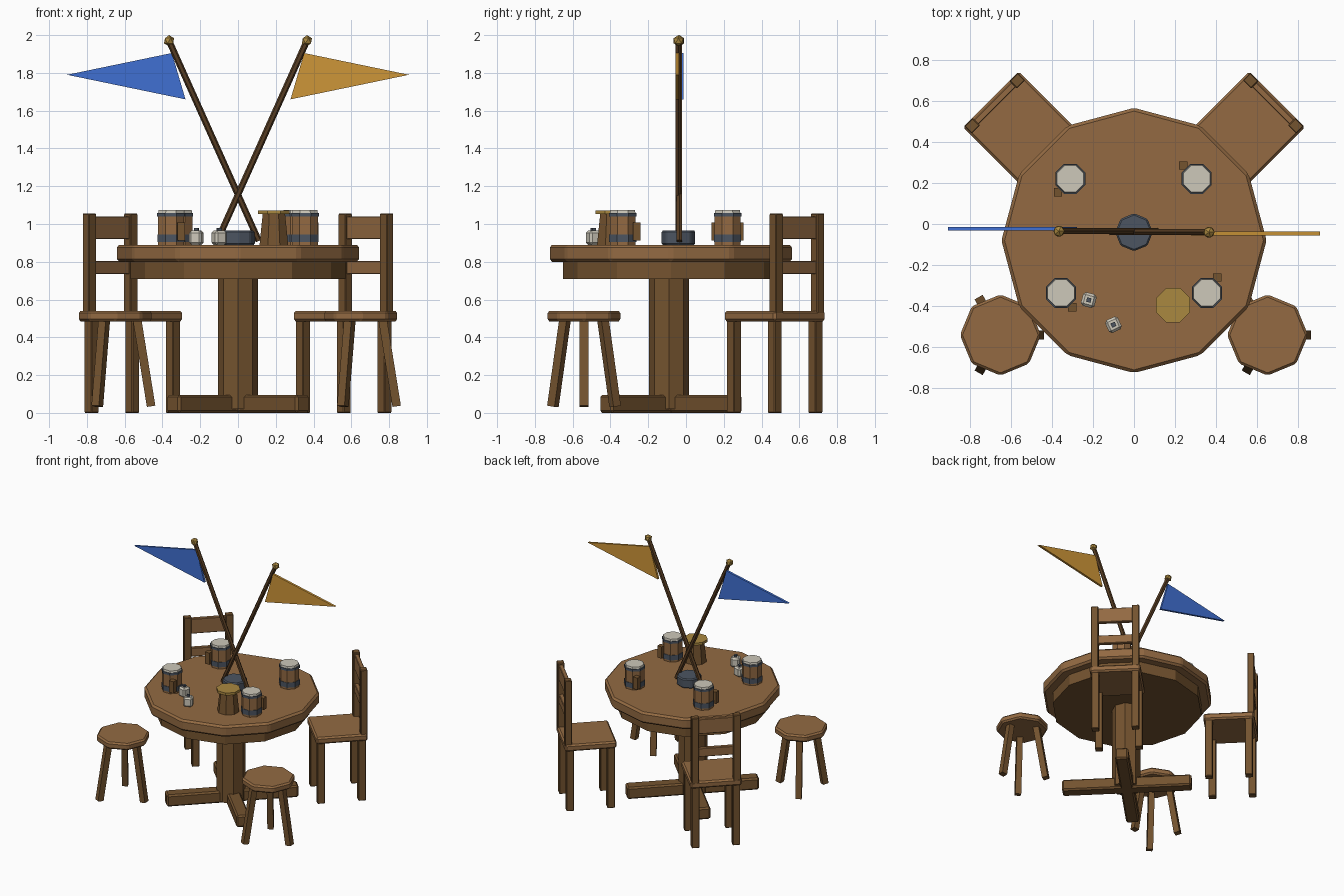
import bpy
import bmesh
from math import radians, pi, cos, sin
from mathutils import Matrix, Vector

cube = bpy.data.objects.get("Cube")
if cube:
    bpy.data.objects.remove(cube, do_unlink=True)


def material(name, hex_code):
    srgb = [int(hex_code[i:i + 2], 16) / 255 for i in (0, 2, 4)]
    colour = [c / 12.92 if c < 0.04 else ((c + 0.055) / 1.055) ** 2.4 for c in srgb] + [1]
    mat = bpy.data.materials.new(name)
    mat.use_nodes = True
    mat.diffuse_color = colour
    node = next(n for n in mat.node_tree.nodes if n.type == 'BSDF_PRINCIPLED')
    node.inputs["Base Color"].default_value = colour
    return mat


LIGHT = material("light_wood", "936A42")
MID = material("medium_wood", "74532F")
DARK = material("dark_wood", "563C22")
IRON = material("iron", "4C5561")
PEWTER = material("pale_pewter", "CDC8BA")
BRASS = material("brass", "AA8840")
BLUE = material("blue_cloth", "4070D2")
GOLD = material("gold_cloth", "CE9638")


def finish(name, bm, mat, matrix, bevel=0):
    """Turn a bmesh into a placed object, with optional chamfered edges."""
    if bevel:
        bmesh.ops.bevel(bm, geom=bm.edges[:], offset=bevel, segments=1, affect='EDGES')
    bm.transform(matrix)
    bmesh.ops.recalc_face_normals(bm, faces=bm.faces[:])
    mesh = bpy.data.meshes.new(name)
    bm.to_mesh(mesh)
    bm.free()
    mesh.materials.append(mat)
    obj = bpy.data.objects.new(name, mesh)
    bpy.context.collection.objects.link(obj)
    return obj


def box(name, size, place, mat, bevel=0, frame=Matrix(), turn=0):
    bm = bmesh.new()
    bmesh.ops.create_cube(bm, size=1, matrix=Matrix.Diagonal((*size, 1)))
    move = frame @ Matrix.Translation(place) @ Matrix.Rotation(turn, 4, 'Z')
    return finish(name, bm, mat, move, bevel)


def prism(name, sides, r_low, r_high, low, high, x, y, mat, turn=0, bevel=0):
    bm = bmesh.new()
    bmesh.ops.create_cone(bm, cap_ends=True, segments=sides, radius1=r_low,
                          radius2=r_high, depth=high - low)
    move = Matrix.Translation((x, y, (low + high) / 2)) @ Matrix.Rotation(turn, 4, 'Z')
    return finish(name, bm, mat, move, bevel)


def rod(name, start, end, radius, sides, mat, turn=0):
    start, end = Vector(start), Vector(end)
    bm = bmesh.new()
    bmesh.ops.create_cone(bm, cap_ends=True, segments=sides, radius1=radius,
                          radius2=radius, depth=(end - start).length)
    aim = (end - start).to_track_quat('Z', 'Y').to_matrix().to_4x4()
    move = Matrix.Translation((start + end) / 2) @ aim @ Matrix.Rotation(turn, 4, 'Z')
    return finish(name, bm, mat, move)


EIGHTH = pi / 8
TABLE_Y = -0.08

# Table: top, apron, column and crossed feet
prism("table_top", 12, 0.645, 0.645, 0.80, 0.89, 0, TABLE_Y, LIGHT, bevel=0.015)
prism("table_apron", 12, 0.57, 0.57, 0.71, 0.80, 0, TABLE_Y, MID)
prism("table_column", 8, 0.107, 0.107, 0.02, 0.72, 0, TABLE_Y - 0.01, MID)
for side, angle in (("left", 45), ("right", -45)):
    box(f"table_foot_{side}", (0.98, 0.1, 0.095), (0, TABLE_Y, 0.0475), MID,
        0.012, turn=radians(angle))


def chair(side, x, turn):
    """Chair built facing -y, its back on +y, then turned to the table."""
    frame = Matrix.Translation((x, 0.47, 0)) @ Matrix.Rotation(turn, 4, 'Z')
    box(f"{side}_chair_seat", (0.385, 0.385, 0.055), (0, 0, 0.5125), LIGHT, 0.012, frame)
    for s in (-1, 1):
        for row, y in (("front", -0.152), ("back", 0.152)):
            box(f"{side}_chair_{row}_leg", (0.056, 0.056, 0.49), (s * 0.152, y, 0.245),
                MID, 0.004, frame)
        box(f"{side}_chair_back_post", (0.056, 0.05, 0.55), (s * 0.155, 0.166, 0.78),
            MID, 0.004, frame)
    box(f"{side}_chair_top_rail", (0.27, 0.032, 0.12), (0, 0.166, 0.98), LIGHT, 0.004, frame)
    box(f"{side}_chair_middle_rail", (0.27, 0.032, 0.07), (0, 0.166, 0.77), LIGHT, 0.004, frame)


def stool(side, x):
    y = -0.54
    prism(f"{side}_stool_seat", 8, 0.197, 0.197, 0.485, 0.54, x, y, LIGHT, bevel=0.012)
    for i in range(3):
        c, s = cos(i * 2 * pi / 3), sin(i * 2 * pi / 3)
        rod(f"{side}_stool_leg", (x + 0.19 * c, y + 0.19 * s, 0.035),
            (x + 0.115 * c, y + 0.115 * s, 0.5), 0.032, 4, MID, pi / 4)


for side, sign in (("left", 1), ("right", -1)):
    chair(side, sign * 0.56, -sign * pi / 4)
    stool(side, sign * 0.65)


# Mugs with iron band, pale lid and block handle
def mug(x, y, dx, dy):
    prism("mug_body", 8, 0.074, 0.074, 0.89, 1.05, x, y, LIGHT, EIGHTH)
    prism("mug_band", 8, 0.078, 0.078, 0.905, 0.945, x, y, IRON, EIGHTH)
    prism("mug_rim", 8, 0.079, 0.079, 1.04, 1.058, x, y, IRON, EIGHTH)
    prism("mug_lid", 8, 0.076, 0.07, 1.045, 1.073, x, y, PEWTER, EIGHTH)
    box("mug_handle", (0.04, 0.04, 0.095), (x + dx, y + dy, 0.96), MID)


mug(-0.31, 0.22, -0.06, -0.065)
mug(0.305, 0.22, -0.065, 0.065)
mug(-0.355, -0.335, 0.055, -0.07)
mug(0.355, -0.335, 0.05, 0.075)

# Brass-lidded jug
prism("jug_body", 8, 0.082, 0.064, 0.89, 1.055, 0.19, -0.395, MID, EIGHTH)
prism("jug_lid", 8, 0.09, 0.09, 1.052, 1.072, 0.19, -0.395, BRASS, EIGHTH)

# Shakers with dark knobs
for x, y, angle in ((-0.22, -0.37, -15), (-0.1, -0.49, 25)):
    turn = radians(angle)
    box("shaker", (0.068, 0.068, 0.075), (x, y, 0.9275), PEWTER, 0.012, turn=turn)
    box("shaker_knob", (0.022, 0.022, 0.018), (x, y, 0.97), IRON, turn=turn)

# Iron flag holder
prism("flag_holder", 8, 0.092, 0.092, 0.89, 0.965, 0, -0.04, IRON, bevel=0.008)


# Crossed flags: pole, finial and pennant
def flag(side, sign, y, cloth_y, cloth):
    tip = (sign * 0.365, y, 1.97)
    rod(f"{side}_flag_pole", (-sign * 0.11, y, 0.91), tip, 0.017, 6, DARK)
    bm = bmesh.new()
    bmesh.ops.create_icosphere(bm, subdivisions=1, radius=0.03)
    finish(f"{side}_flag_finial", bm, BRASS, Matrix.Translation(tip))
    bm = bmesh.new()
    corners = [(0.35, 1.905), (0.278, 1.66), (0.905, 1.79)]
    face = bm.faces.new([bm.verts.new((sign * x, -0.009, z)) for x, z in corners])
    new = bmesh.ops.extrude_face_region(bm, geom=[face])["geom"]
    bmesh.ops.translate(bm, vec=(0, 0.018, 0),
                        verts=[v for v in new if isinstance(v, bmesh.types.BMVert)])
    finish(f"{side}_flag_cloth", bm, cloth, Matrix.Translation((0, cloth_y, 0)))


flag("right", -1, -0.035, -0.023, BLUE)
flag("left", 1, -0.04, -0.046, GOLD)
